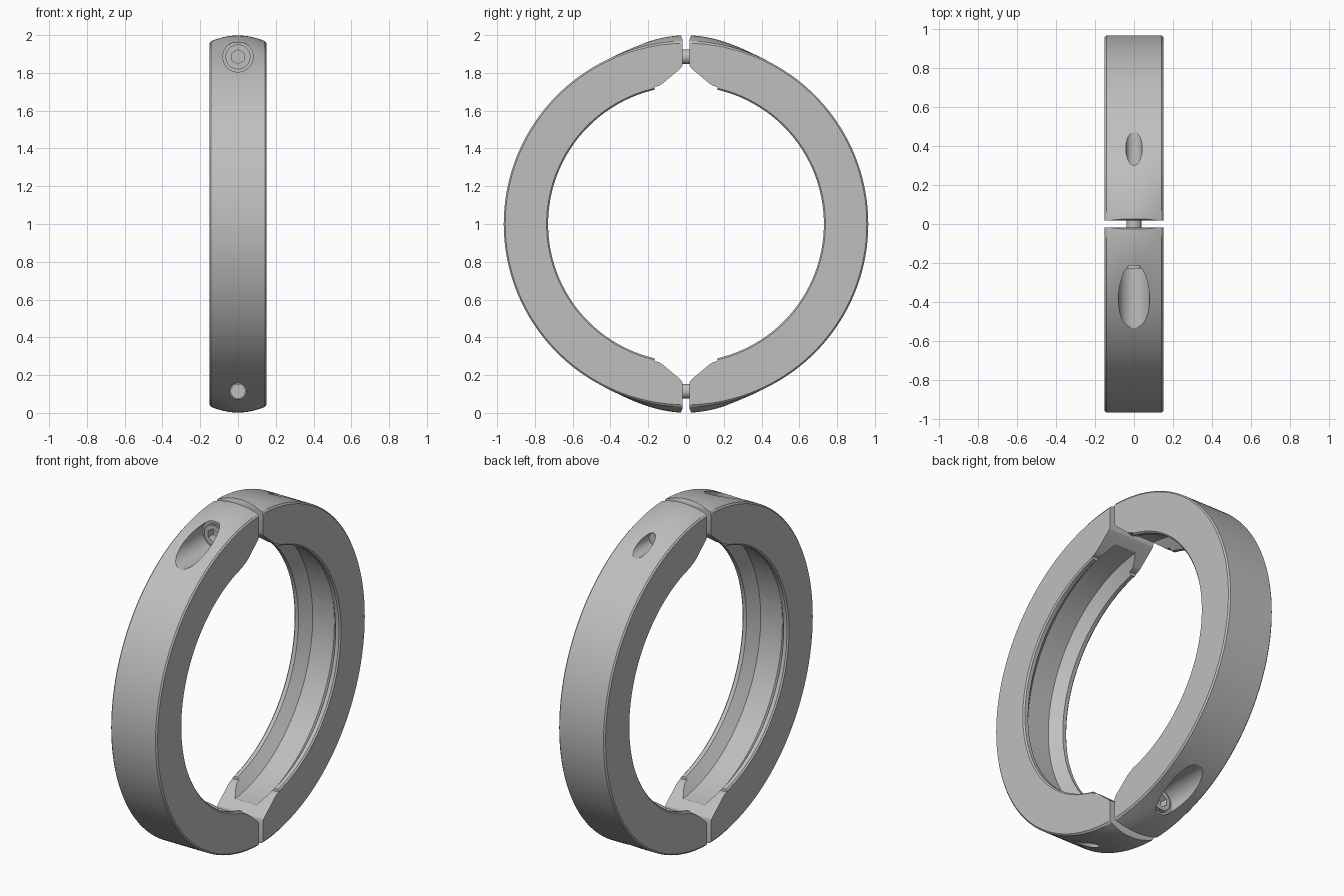
import bpy, bmesh, math
from mathutils import Matrix

if "Cube" in bpy.data.objects:
    bpy.data.objects.remove(bpy.data.objects["Cube"], do_unlink=True)

steel = bpy.data.materials.new("satin_grey_metal")
steel.use_nodes = True
COLOUR = (0.52, 0.52, 0.52, 1)
steel.diffuse_color = COLOUR
steel.node_tree.nodes["Principled BSDF"].inputs["Base Color"].default_value = COLOUR

MID = 1.0          # height of the ring centre
BOLT = 0.885       # bolt axis, measured from the centre
HALF_W = 0.15
OUTER, INNER, FLOOR = 0.965, 0.73, 0.79


def finish(name, bm):
    bmesh.ops.recalc_face_normals(bm, faces=bm.faces[:])
    mesh = bpy.data.meshes.new(name)
    bm.to_mesh(mesh)
    bm.free()
    mesh.materials.append(steel)
    obj = bpy.data.objects.new(name, mesh)
    bpy.context.collection.objects.link(obj)
    return obj


def activate(obj):
    bpy.ops.object.select_all(action="DESELECT")
    obj.select_set(True)
    bpy.context.view_layer.objects.active = obj


def smooth(obj):
    activate(obj)
    bpy.ops.object.shade_smooth_by_angle(angle=math.radians(25))


def rod(name, radius, y0, y1, z, sides=48, chamfer=0):
    """Cylinder or prism lying along y."""
    bm = bmesh.new()
    bmesh.ops.create_cone(bm, cap_ends=True, segments=sides, radius1=radius,
                          radius2=radius, depth=y1 - y0)
    if chamfer:
        rims = [e for e in bm.edges if abs(e.verts[0].co.z - e.verts[1].co.z) < 1e-5]
        bmesh.ops.bevel(bm, geom=rims, offset=chamfer, segments=2, affect="EDGES")
    bm.transform(Matrix.Translation((0, (y0 + y1) / 2, z)) @ Matrix.Rotation(math.pi / 2, 4, "X"))
    return finish(name, bm)


def carve(obj, cutter):
    mod = obj.modifiers.new("carve", "BOOLEAN")
    mod.operation, mod.solver, mod.object = "DIFFERENCE", "EXACT", cutter
    activate(obj)
    bpy.ops.object.modifier_apply(modifier=mod.name)
    bpy.data.objects.remove(cutter, do_unlink=True)


def ring():
    """Band swept about x: crowned outside near the split, V groove inside."""
    c = 0.008
    inside = [(HALF_W, INNER + c), (HALF_W - c, INNER), (0.12, INNER), (0.07, FLOOR)]
    inside += [(-x, r) for x, r in reversed(inside)]
    steps = 10
    xs = [(2 * i / steps - 1) * (HALF_W - c) for i in range(steps + 1)]
    bm = bmesh.new()
    loops, n = [], 192
    for k in range(n):
        a = 2 * math.pi * k / n
        y = abs(OUTER * math.cos(a))
        bulge = 0.034 * math.cos(math.pi / 2 * min(1, y / 0.46)) ** 2
        outside = [(x, OUTER + bulge * (1 - (x / HALF_W) ** 2)) for x in xs]
        outside = [(-HALF_W, OUTER - c)] + outside + [(HALF_W, OUTER - c)]
        loops.append([bm.verts.new((x, r * math.cos(a), r * math.sin(a)))
                      for x, r in inside + outside])
    m = len(loops[0])
    for k in range(n):
        p, q = loops[k], loops[(k + 1) % n]
        for i in range(m):
            j = (i + 1) % m
            bm.faces.new((p[i], p[j], q[j], q[i]))
    return bm


def split_cutter():
    """Prism removing the back half and the angled jaws of the front half."""
    jaw = [(-0.026, 1.2), (-0.026, 0.995), (-0.018, 0.975), (-0.018, 0.845),
           (-0.023, 0.83), (-0.035, 0.818), (-0.125, 0.743), (-0.143, 0.732),
           (-0.165, 0.726), (-0.18, 0.6)]
    path = [(1.2, 1.2)] + jaw + [(y, -z) for y, z in reversed(jaw)] + [(1.2, -1.2)]
    bm = bmesh.new()
    face = bm.faces.new([bm.verts.new((-0.3, y, z)) for y, z in path])
    ext = bmesh.ops.extrude_face_region(bm, geom=[face])
    moved = [v for v in ext["geom"] if isinstance(v, bmesh.types.BMVert)]
    bmesh.ops.translate(bm, verts=moved, vec=(0.6, 0, 0))
    return finish("split_cutter", bm)


# Clamp halves: the back one is the front one turned half round about x
front = finish("front_clamp_half", ring())
carve(front, split_cutter())
carve(front, rod("counterbore", 0.08, -0.9, -0.212, BOLT))
carve(front, rod("clearance_hole", 0.042, -0.35, 0.1, BOLT))
carve(front, rod("threaded_hole", 0.042, -0.9, 0.1, -BOLT))
smooth(front)

# Socket screw: head with hexagonal recess, and shank
head = rod("top_screw_head", 0.066, -0.228, -0.12, BOLT, chamfer=0.007)
carve(head, rod("hex_socket", 0.038, -0.3, -0.18, BOLT, sides=6))
smooth(head)
shank = rod("top_screw_shank", 0.039, -0.15, 0.29, BOLT, chamfer=0.004)
smooth(shank)

turn = Matrix.Rotation(math.pi, 4, "X")
for part, twin in ((front, "back_clamp_half"), (head, "bottom_screw_head"),
                   (shank, "bottom_screw_shank")):
    copy = part.copy()
    copy.data = part.data.copy()
    copy.name = twin
    bpy.context.collection.objects.link(copy)
    copy.data.transform(turn)
    for obj in (part, copy):
        obj.data.transform(Matrix.Translation((0, 0, MID)))
